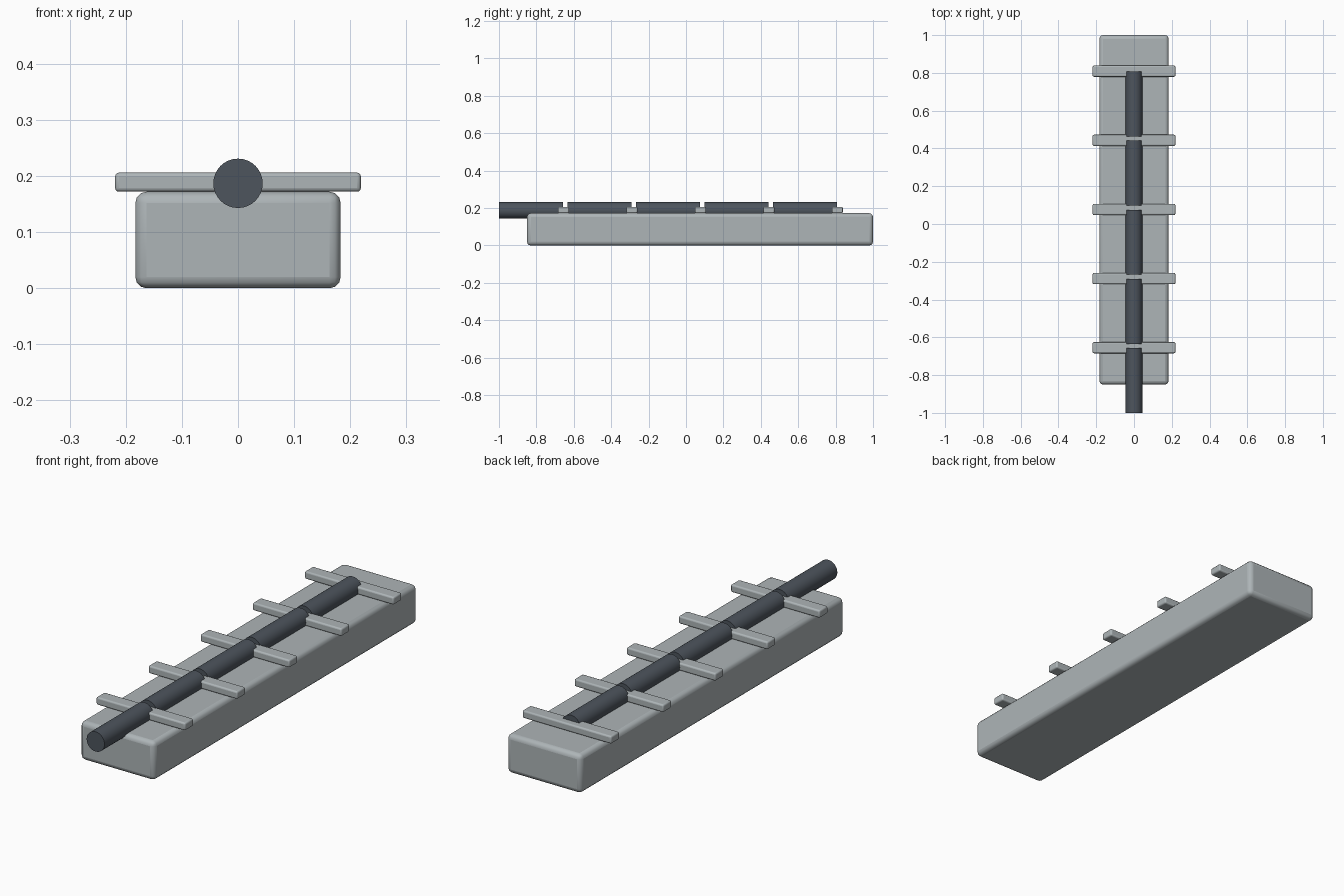
import bpy
import math

cube = bpy.data.objects.get("Cube")
if cube:
    bpy.data.objects.remove(cube, do_unlink=True)


def make_material(name, color):
    mat = bpy.data.materials.new(name)
    mat.use_nodes = True
    mat.diffuse_color = color
    mat.node_tree.nodes["Principled BSDF"].inputs["Base Color"].default_value = color
    return mat


GREY = make_material("light grey metal", (0.42, 0.46, 0.475, 1))
DARK = make_material("dark gunmetal", (0.075, 0.09, 0.11, 1))


def finish(name, mat):
    obj = bpy.context.object
    obj.name = name
    obj.data.materials.append(mat)
    bpy.ops.object.shade_smooth_by_angle(angle=math.radians(40))
    return obj


def rounded_box(name, size, center, radius, segments):
    bpy.ops.mesh.primitive_cube_add(size=1, location=center)
    bpy.context.object.scale = size
    bpy.ops.object.transform_apply(location=False, rotation=False, scale=True)
    bevel = bpy.context.object.modifiers.new("rounded edges", "BEVEL")
    bevel.width = radius
    bevel.segments = segments
    return finish(name, GREY)


# Long base block, set back so the rod overhangs the front
rounded_box("base_block", (0.366, 1.85, 0.172), (0, 0.075, 0.086), 0.02, 3)

# Crossbars and rod sections repeat along the block
PITCH = 0.366
ROD_LENGTH = 0.343
for i in range(5):
    bar_y = -0.655 + i * PITCH
    rounded_box(f"crossbar_{i + 1}", (0.438, 0.059, 0.034), (0, bar_y, 0.189), 0.007, 3)

    # Each rod section ends at the middle of a crossbar
    start = -1 + i * PITCH
    bpy.ops.mesh.primitive_cylinder_add(
        vertices=32, radius=0.044, depth=ROD_LENGTH,
        location=(0, start + ROD_LENGTH / 2, 0.187), rotation=(math.pi / 2, 0, 0))
    finish(f"rod_section_{i + 1}", DARK)
